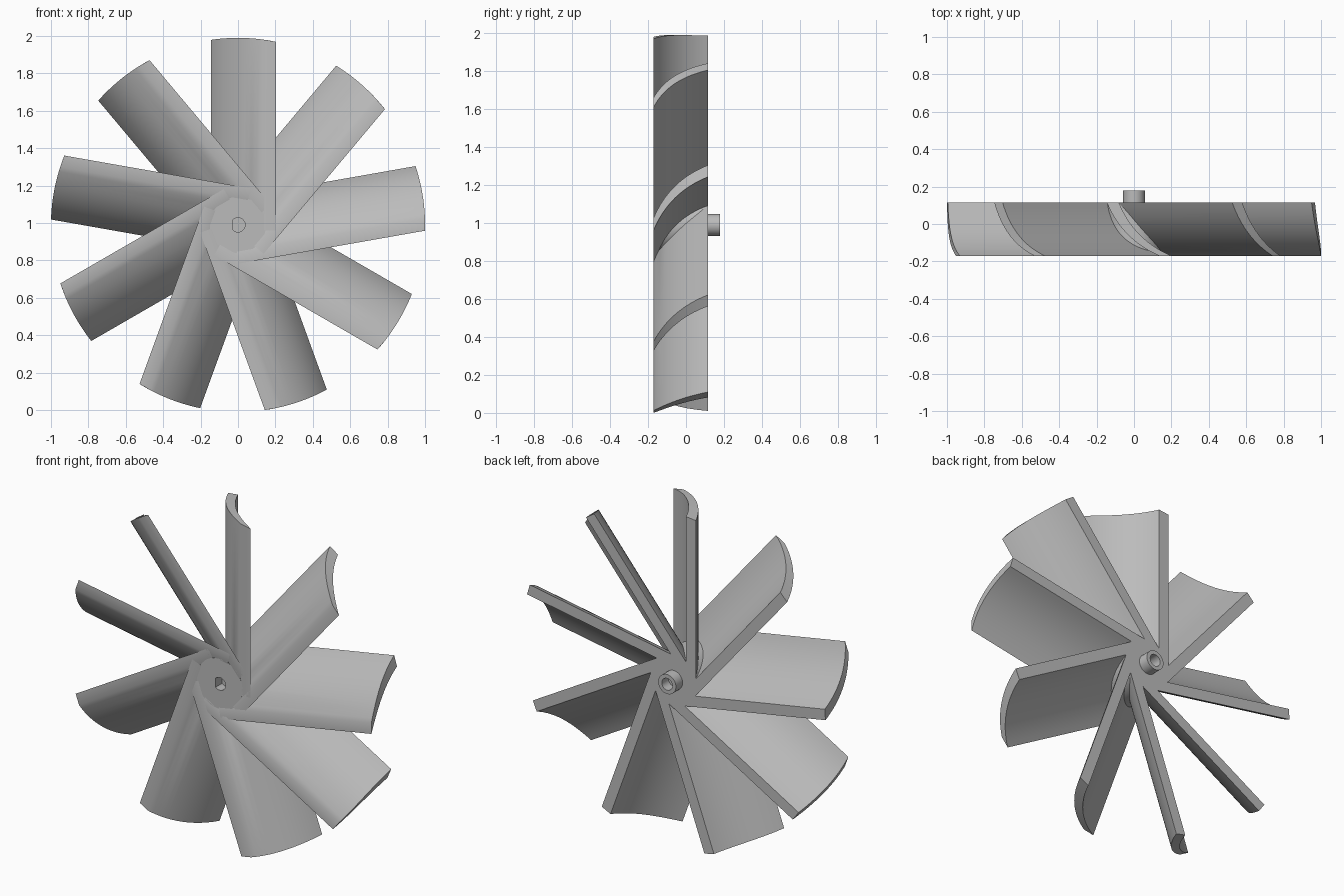
import bpy, bmesh, math
from mathutils import Vector

if "Cube" in bpy.data.objects:
    bpy.data.objects.remove(bpy.data.objects["Cube"])

FRONT, BACK = -0.172, 0.115
CENTRE = Vector((0, 0, 0.99))
BLADES, STEPS, THICK = 9, 16, 0.064

grey = bpy.data.materials.new("light grey")
grey.use_nodes = True
grey.diffuse_color = (0.5, 0.5, 0.5, 1)
grey.node_tree.nodes["Principled BSDF"].inputs["Base Color"].default_value = (0.5, 0.5, 0.5, 1)


def make_object(name, bm):
    bmesh.ops.recalc_face_normals(bm, faces=bm.faces[:])
    mesh = bpy.data.meshes.new(name)
    bm.to_mesh(mesh)
    bm.free()
    mesh.materials.append(grey)
    ob = bpy.data.objects.new(name, mesh)
    ob.location = CENTRE
    bpy.context.collection.objects.link(ob)
    return ob


def cylinder(name, radius, y0, y1, flat=None, sides=64):
    """Cylinder along y; flat clamps x to give a D-shaped section."""
    bm = bmesh.new()
    ring = []
    for i in range(sides):
        a = math.tau * i / sides
        x = radius * math.cos(a)
        z = radius * math.sin(a)
        if flat is None or x > flat:
            ring.append(bm.verts.new((x, y0, z)))
    base = bm.faces.new(ring)
    ext = bmesh.ops.extrude_face_region(bm, geom=[base], use_keep_orig=True)
    moved = [v for v in ext["geom"] if isinstance(v, bmesh.types.BMVert)]
    bmesh.ops.translate(bm, verts=moved, vec=(0, y1 - y0, 0))
    return make_object(name, bm)


def cut(target, cutter):
    mod = target.modifiers.new("bore", "BOOLEAN")
    mod.operation = "DIFFERENCE"
    mod.solver = "EXACT"
    mod.object = cutter
    bpy.context.view_layer.update()
    graph = bpy.context.evaluated_depsgraph_get()
    mesh = bpy.data.meshes.new_from_object(target.evaluated_get(graph))
    target.modifiers.clear()
    target.data = mesh
    bpy.data.objects.remove(cutter)


# Curved blade: an arced section lofted from the hub to a round tip
def blade_mesh():
    bm = bmesh.new()
    a, c, b = Vector((-0.145, BACK)), Vector((-0.062, -0.087)), Vector((0.14, FRONT))
    rows = []
    for i in range(STEPS + 1):
        t = i / STEPS
        p = a * (1 - t) ** 2 + c * 2 * t * (1 - t) + b * t * t
        row = []
        for x, tip in ((p.x, 0), (p.x, 1), (p.x + THICK, 1), (p.x + THICK, 0)):
            root = 0.05 if abs(x) < 0.1 else -0.03
            z = math.sqrt(1 - x * x) if tip else root
            row.append(bm.verts.new((x, p.y, z)))
        rows.append(row)
    for r, s in zip(rows, rows[1:]):
        for k in range(4):
            n = (k + 1) % 4
            bm.faces.new((r[k], r[n], s[n], s[k]))
    bm.faces.new(rows[0])
    bm.faces.new(rows[-1])
    return bm


parts = []
first = make_object("blade_1", blade_mesh())
parts.append(first)
for i in range(1, BLADES):
    blade = bpy.data.objects.new(f"blade_{i + 1}", first.data)
    blade.location = CENTRE
    blade.rotation_euler.y = math.tau * i / BLADES
    bpy.context.collection.objects.link(blade)
    parts.append(blade)

# Hub with a D-shaped socket in front
hub = cylinder("hub", 0.15, FRONT, BACK)
cut(hub, cylinder("socket_cutter", 0.038, FRONT - 0.05, FRONT + 0.06, flat=-0.027))

# Short tube on the back
boss = cylinder("rear_boss", 0.058, BACK - 0.01, 0.178)
cut(boss, cylinder("bore_cutter", 0.035, BACK + 0.001, 0.25))
parts += [hub, boss]

bpy.ops.object.select_all(action="DESELECT")
for ob in [first, hub, boss]:
    ob.select_set(True)
bpy.context.view_layer.objects.active = first
bpy.ops.object.shade_smooth_by_angle(angle=math.radians(30))
